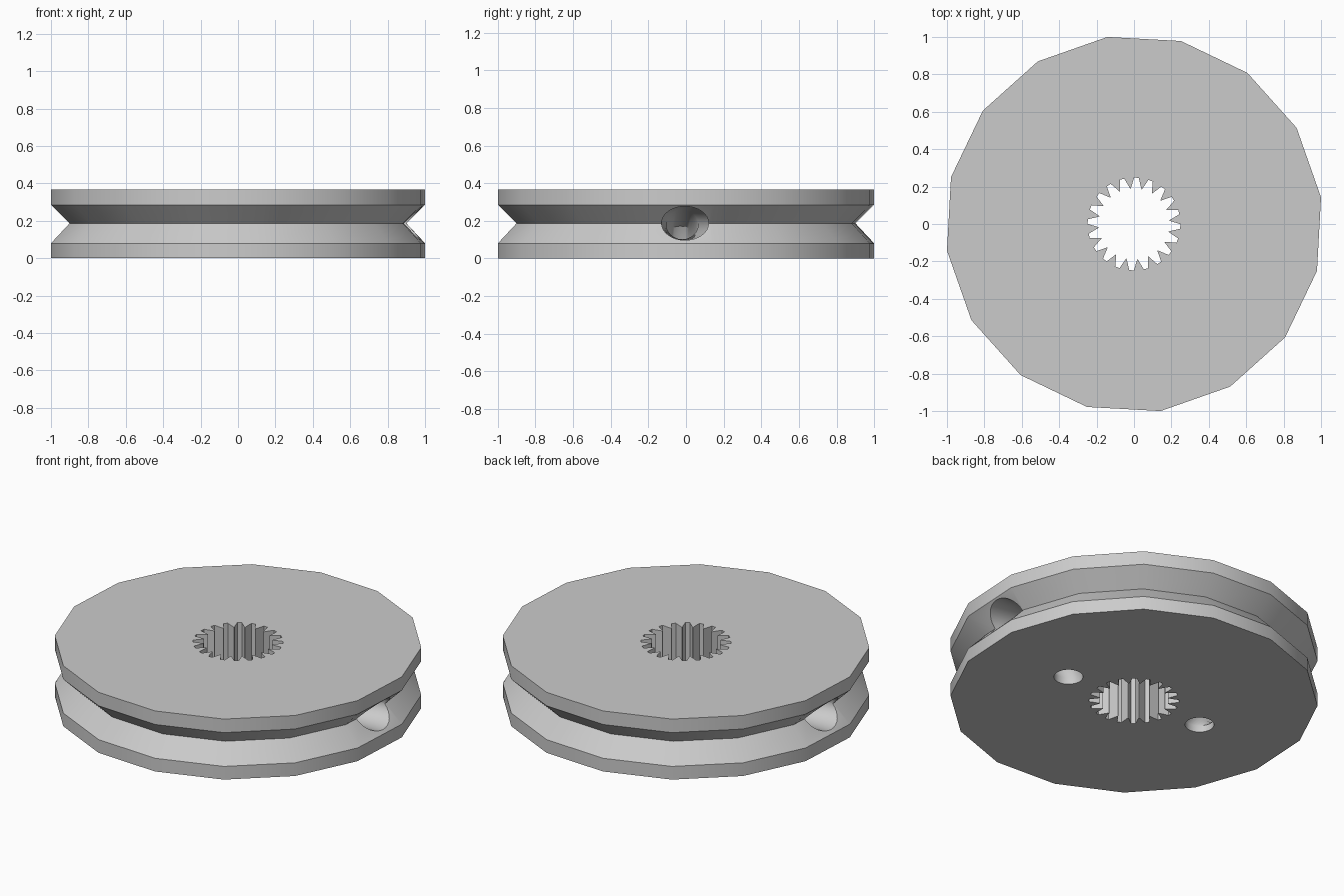
import bpy, bmesh, math
from mathutils import Vector

cube = bpy.data.objects.get("Cube")
if cube:
    bpy.data.objects.remove(cube)

SIDES, TURN = 16, math.radians(8.1)
TEETH = 20

grey = bpy.data.materials.new("plain grey")
grey.use_nodes = True
grey.diffuse_color = (0.6, 0.6, 0.6, 1)
grey.node_tree.nodes["Principled BSDF"].inputs["Base Color"].default_value = (0.6, 0.6, 0.6, 1)


def loft(name, rings):
    """Skin a list of equal rings into a closed solid."""
    bm = bmesh.new()
    rows = [[bm.verts.new(p) for p in ring] for ring in rings]
    for a, b in zip(rows, rows[1:]):
        for i in range(len(a)):
            j = (i + 1) % len(a)
            bm.faces.new((a[i], a[j], b[j], b[i]))
    bm.faces.new(rows[0])
    bm.faces.new(rows[-1])
    bmesh.ops.recalc_face_normals(bm, faces=bm.faces)
    mesh = bpy.data.meshes.new(name)
    bm.to_mesh(mesh)
    bm.free()
    mesh.materials.append(grey)
    obj = bpy.data.objects.new(name, mesh)
    bpy.context.collection.objects.link(obj)
    return obj


def polar(r, a, z):
    return Vector((r * math.cos(a), r * math.sin(a), z))


# Grooved wheel
profile = [(1.01, 0), (1.01, 0.08), (0.91, 0.186), (1.01, 0.285), (1.01, 0.367)]
wheel = loft("grooved_wheel", [
    [polar(r, TURN + math.tau * i / SIDES, z) for i in range(SIDES)] for r, z in profile])

# Toothed centre hole: blunt narrow slots between pointed teeth
pitch = math.tau / TEETH
tooth = [(-0.5, 0.19), (-0.16, 0.248), (0.16, 0.248), (0.45, 0.19)]
outline = [(r, math.radians(-93) + pitch * (k + f)) for k in range(TEETH) for f, r in tooth]
cutters = [loft("spline_cutter", [[polar(r, a, z) for r, a in outline] for z in (-0.2, 0.6)])]

# Cord channels: wide mouth in the groove, bending down to the underside
path = [  # x, y, z, tilt, half width, half height
    (1.15, -0.005, 0.187, 0, 0.125, 0.09),
    (0.87, -0.005, 0.187, 0, 0.125, 0.09),
    (0.65, -0.02, 0.18, 12, 0.085, 0.08),
    (0.50, -0.03, 0.12, 50, 0.08, 0.08),
    (0.445, -0.03, 0.04, 90, 0.08, 0.08),
    (0.445, -0.03, -0.1, 90, 0.08, 0.08)]
for side in (1, -1):
    rings = []
    for x, y, z, tilt, w, h in path:
        t = math.radians(tilt)
        ring = []
        for i in range(32):
            a = math.tau * i / 32
            up = h * math.sin(a)
            ring.append(Vector((side * (x - up * math.sin(t)),
                                side * (y + w * math.cos(a)), z + up * math.cos(t))))
        rings.append(ring)
    cutters.append(loft("channel_cutter", rings))

bpy.ops.object.select_all(action="DESELECT")
bpy.context.view_layer.objects.active = wheel
wheel.select_set(True)
for cutter in cutters:
    mod = wheel.modifiers.new("cut", "BOOLEAN")
    mod.operation, mod.solver, mod.object = "DIFFERENCE", "EXACT", cutter
    bpy.ops.object.modifier_apply(modifier=mod.name)
    bpy.data.objects.remove(cutter)
bpy.ops.object.shade_smooth_by_angle(angle=math.radians(30))
